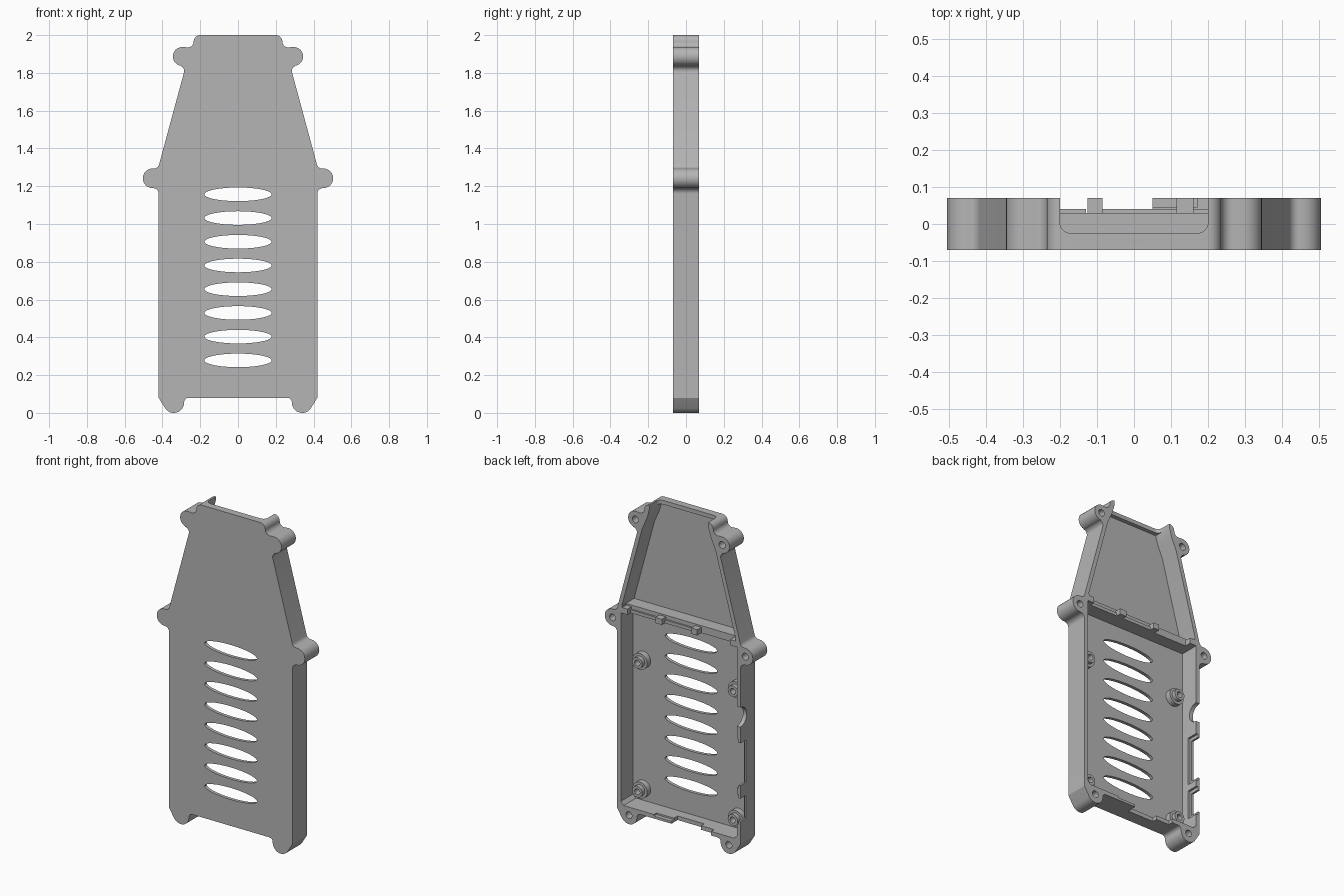
import bpy, bmesh
from math import sin, cos, pi, radians
from mathutils import Vector

cube = bpy.data.objects.get("Cube")
if cube:
    bpy.data.objects.remove(cube, do_unlink=True)

grey = bpy.data.materials.new("plain grey")
grey.use_nodes = True
grey.diffuse_color = (0.46, 0.46, 0.46, 1)
grey.node_tree.nodes["Principled BSDF"].inputs["Base Color"].default_value = grey.diffuse_color

FRONT, BACK, FLOOR, OVER = -0.07, 0.07, -0.05, 0.1


def arc(cx, cz, r, a0, a1, n=12, rz=None):
    angles = [radians(a0 + (a1 - a0) * i / n) for i in range(n + 1)]
    return [(cx + r * cos(a), cz + (rz or r) * sin(a)) for a in angles]


def ring(cx, cz, r, n=32, rz=None):
    return arc(cx, cz, r, 0, 360, n, rz)[:-1]


def mirrored(half):
    return half + [(-x, z) for x, z in reversed(half)]


def prism(name, outline, lo, hi, axis="y"):
    """Extrude an outline along y (points are x, z), x (y, z) or z (x, y)."""
    place = {"y": lambda p, d: (p[0], d, p[1]),
             "x": lambda p, d: (d, p[0], p[1]),
             "z": lambda p, d: (p[0], p[1], d)}[axis]
    bm = bmesh.new()
    face = bm.faces.new([bm.verts.new(place(p, lo)) for p in outline])
    grown = bmesh.ops.extrude_face_region(bm, geom=[face], use_keep_orig=True)
    step = Vector(place((0, 0), hi - lo))
    bmesh.ops.translate(bm, vec=step, verts=[g for g in grown["geom"] if isinstance(g, bmesh.types.BMVert)])
    bmesh.ops.recalc_face_normals(bm, faces=bm.faces)
    mesh = bpy.data.meshes.new(name)
    bm.to_mesh(mesh)
    bm.free()
    mesh.materials.append(grey)
    obj = bpy.data.objects.new(name, mesh)
    bpy.context.collection.objects.link(obj)
    return obj


def box(name, x0, x1, y0, y1, z0, z1):
    return prism(name, [(x0, z0), (x1, z0), (x1, z1), (x0, z1)], y0, y1)


def cut(target, cutters):
    for c in cutters:
        mod = target.modifiers.new("cut", "BOOLEAN")
        mod.operation, mod.solver, mod.object = "DIFFERENCE", "EXACT", c
    bpy.context.view_layer.update()
    graph = bpy.context.evaluated_depsgraph_get()
    mesh = bpy.data.meshes.new_from_object(target.evaluated_get(graph))
    target.modifiers.clear()
    target.data = mesh
    for c in cutters:
        bpy.data.objects.remove(c, do_unlink=True)


def smooth(obj):
    bpy.ops.object.select_all(action="DESELECT")
    obj.select_set(True)
    bpy.context.view_layer.objects.active = obj
    bpy.ops.object.shade_smooth_by_angle(angle=radians(30))


# Tray outline: top corner, upper ear, tapered side, middle ear, foot
half = (arc(0.2, 1.965, 0.035, 90, 0, 8) + arc(0.265, 1.965, 0.03, 180, 270, 8)
        + arc(0.295, 1.887, 0.05, 90, -90) + arc(0.312, 1.81, 0.027, 90, 195, 8)
        + arc(0.445, 1.322, 0.028, 195, 270, 8) + arc(0.452, 1.242, 0.052, 90, -90)
        + arc(0.45, 1.16, 0.03, 90, 180, 8) + [(0.42, 0.08)]
        + arc(0.34, 0.055, 0.055, -35, -175) + arc(0.262, 0.057, 0.023, 0, 90, 8))
tray = prism("tray", mirrored(half), FRONT, BACK)

# Two cavities, leaving a cross wall between them
cutters = [
    prism("upper_cavity", mirrored([(0.2, 1.975), (0.215, 1.92), (0.25, 1.84), (0.388, 1.33)]), FLOOR, OVER),
    prism("lower_cavity", mirrored([(0.395, 1.285), (0.395, 0.125), (0.375, 0.105)]), FLOOR, OVER),
    box("cross_wall_drop", -0.385, 0.385, 0.03, OVER, 1.27, 1.34),
]

# Rounded opening in the top wall
opening = mirrored([(0.2, OVER)] + arc(0.17, 0.005, 0.03, 0, -90, 6))
cutters.append(prism("top_opening", opening, 1.955, 2.1, "z"))

# Vent slots
for i in range(8):
    cutters.append(prism("vent", ring(0, 0.278 + i * 0.1256, 0.178, 48, 0.036), -0.2, 0))

# Screw holes in the ears
for x, z in ((0.295, 1.887), (0.452, 1.242), (0.34, 0.055)):
    for side in (1, -1):
        cutters.append(prism("screw_hole", ring(side * x, z, 0.021, 20), -0.03, OVER))

# Port openings in one side wall, each with a wider inner rebate
cutters.append(prism("round_port", ring(BACK, 0.86, 0.06), -0.5, -0.38, "x"))
for z0, z1 in ((0.44, 0.7), (0.22, 0.36)):
    cutters.append(box("port", -0.5, -0.38, 0.015, OVER, z0, z1))
    cutters.append(box("port_rebate", -0.408, -0.38, 0, OVER, z0 - 0.02, z1 + 0.02))

# Stepped openings in the bottom wall
cutters.append(box("bottom_port", -0.13, 0.05, 0.01, OVER, 0, 0.12))
cutters.append(box("bottom_step", -0.22, -0.12, 0.04, OVER, 0, 0.12))
cutters.append(box("bottom_rebate", 0.04, 0.17, 0.045, OVER, 0.095, 0.12))
cut(tray, cutters)
smooth(tray)

# Lip and locating tabs on the cross wall
box("cross_wall_lip", -0.085, 0.385, 0.028, 0.04, 1.285, 1.305)
for x0, x1 in ((-0.385, -0.35), (-0.125, -0.085), (0.115, 0.16), (0.35, 0.385)):
    box("locating_tab", x0, x1, 0.025, BACK, 1.285, 1.32)

# Stepped stand-offs on the floor
for x in (-0.325, 0.325):
    for z in (0.18, 0.972):
        base = prism("standoff_base", ring(x, z, 0.05), FLOOR - 0.005, -0.015)
        collar = prism("standoff_collar", ring(x, z, 0.034), -0.02, 0.01)
        for part in (base, collar):
            cut(part, [prism("standoff_hole", ring(x, z, 0.018, 20), -0.045, OVER)])
            smooth(part)
